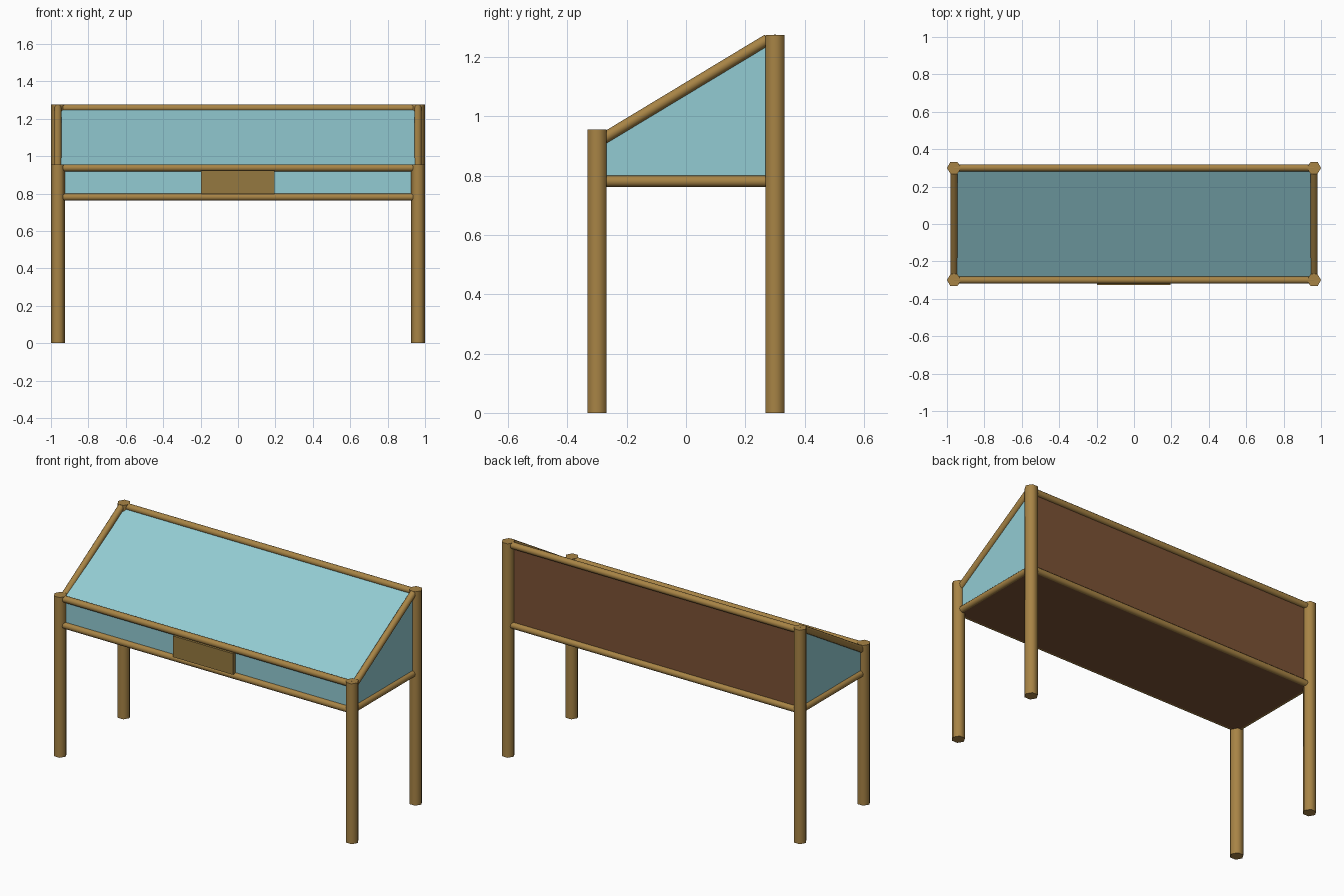
import bpy, math
from mathutils import Vector

if "Cube" in bpy.data.objects:
    bpy.data.objects.remove(bpy.data.objects["Cube"])


def material(name, rgb):
    m = bpy.data.materials.new(name)
    m.diffuse_color = (*rgb, 1)
    m.use_nodes = True
    m.node_tree.nodes["Principled BSDF"].inputs["Base Color"].default_value = m.diffuse_color
    return m


WOOD = material("wood", (0.39, 0.23, 0.06))
DRAWER = material("drawer_wood", (0.30, 0.19, 0.05))
BROWN = material("brown_board", (0.20, 0.085, 0.035))
GLASS = material("blue_glass", (0.29, 0.60, 0.65))


def rod(name, a, b, r, sides, spin=0.0):
    a, b = Vector(a), Vector(b)
    d = b - a
    bpy.ops.mesh.primitive_cylinder_add(vertices=sides, radius=r, depth=d.length)
    ob = bpy.context.object
    for v in ob.data.vertices:
        x, y = v.co.x, v.co.y
        v.co.x = x * math.cos(spin) - y * math.sin(spin)
        v.co.y = x * math.sin(spin) + y * math.cos(spin)
    ob.name = name
    ob.location = (a + b) / 2
    ob.rotation_euler = d.to_track_quat('Z', 'Y').to_euler()
    ob.data.materials.append(WOOD)
    bpy.ops.object.shade_smooth_by_angle(angle=math.radians(65))
    return ob


def panel(name, pts, mat):
    me = bpy.data.meshes.new(name)
    me.from_pydata(pts, [], [range(len(pts))])
    me.materials.append(mat)
    ob = bpy.data.objects.new(name, me)
    bpy.context.collection.objects.link(ob)
    return ob


X, Y = 0.9625, 0.30           # leg centres
FLOOR, BASE = 0.763, 0.781    # case underside, lower rail centre
FRONT, BACK = 0.937, 1.257    # upper rail centres
LEG, RAIL = 0.0375, 0.019

for s, side in ((-1, "left"), (1, "right")):
    # hexagonal legs
    for y, h, end in ((-Y, 0.955, "front"), (Y, 1.275, "back")):
        rod(f"{end}_{side}_leg", (s * X, y, 0), (s * X, y, h), LEG, 6, math.pi / 6)
    # side rails and glass sides
    rod(f"{side}_base_rail", (s * X, -Y, BASE), (s * X, Y, BASE), RAIL, 12)
    rod(f"{side}_sloped_rail", (s * X, -0.277, 0.926), (s * X, 0.275, 1.259), RAIL, 12)
    panel(f"{side}_glass", [(s * X, -Y, FLOOR), (s * X, Y, FLOOR),
                            (s * X, 0.29, BACK), (s * X, -0.285, 0.93)], GLASS)

# long rails
for y, top, end in ((-Y, FRONT, "front"), (Y, BACK, "back")):
    for z, level in ((BASE, "lower"), (top, "upper")):
        rod(f"{end}_{level}_rail", (-X, y, z), (X, y, z), RAIL, 12)

# large panels
panel("lid_glass", [(-X, -0.29, 0.93), (X, -0.29, 0.93),
                    (X, Y, BACK), (-X, Y, BACK)], GLASS)
panel("front_glass", [(-X, -Y, FLOOR), (X, -Y, FLOOR),
                      (X, -Y, FRONT), (-X, -Y, FRONT)], GLASS)
panel("back_board", [(X, Y, FLOOR), (-X, Y, FLOOR),
                     (-X, Y, BACK), (X, Y, BACK)], BROWN)
panel("floor_board", [(-X, Y, FLOOR), (X, Y, FLOOR),
                      (X, -Y, FLOOR), (-X, -Y, FLOOR)], BROWN)

# drawer front
bpy.ops.mesh.primitive_cube_add(size=1, location=(-0.002, -0.312, 0.86))
drawer = bpy.context.object
drawer.name = "drawer_front"
drawer.scale = (0.394, 0.028, 0.126)
drawer.data.materials.append(DRAWER)
